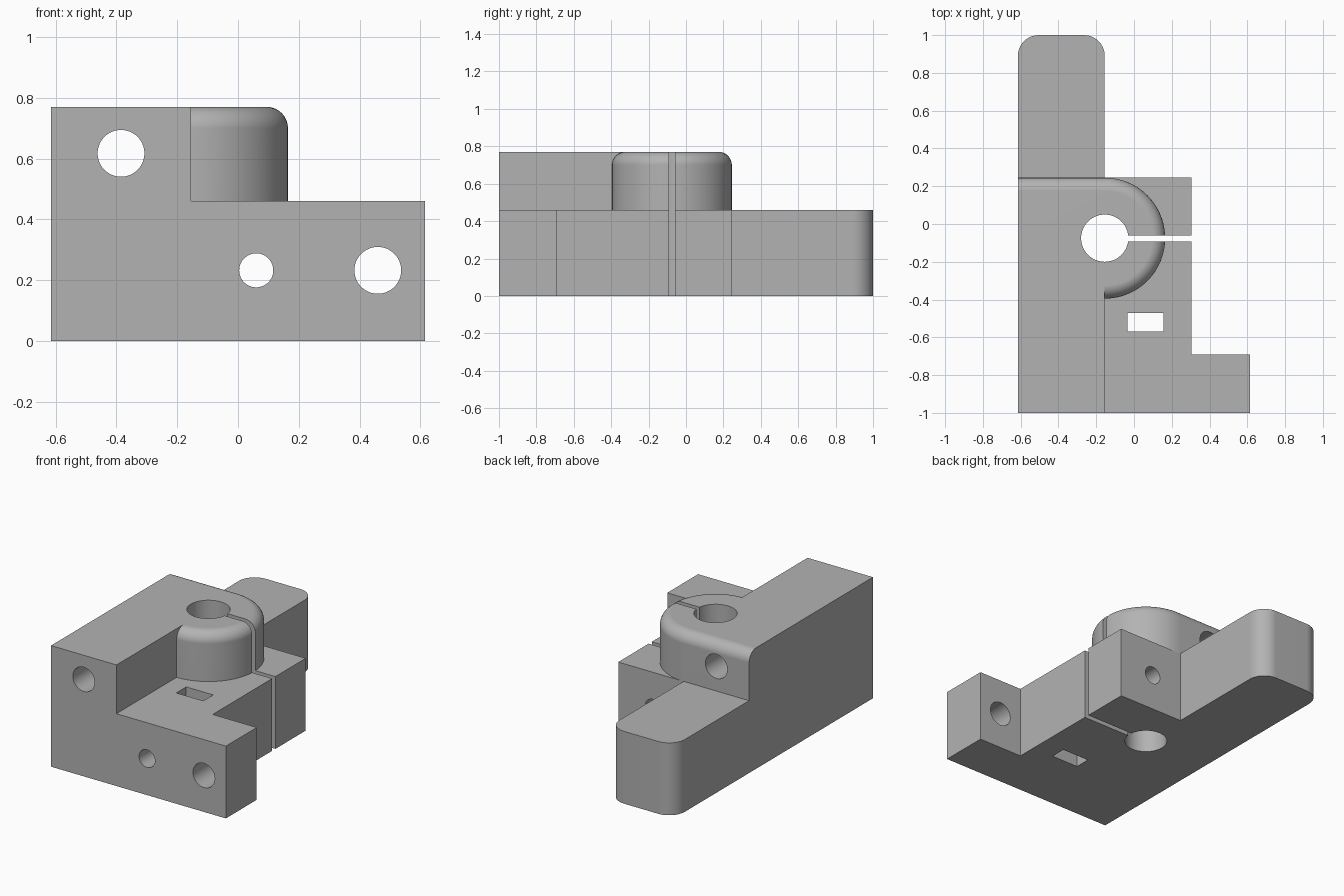
import bpy, bmesh, math
from mathutils import Matrix

if "Cube" in bpy.data.objects:
    bpy.data.objects.remove(bpy.data.objects["Cube"], do_unlink=True)

LEFT, RIGHT, WALL, STEP = -0.615, 0.615, -0.155, 0.305
BACK, BASE_TOP, TOP = 0.245, 0.46, 0.77
BORE_Y, BOSS_R = -0.075, 0.32

steel = bpy.data.materials.new("plain grey")
steel.use_nodes = True
grey = (0.45, 0.45, 0.45, 1)
steel.diffuse_color = grey
steel.node_tree.nodes["Principled BSDF"].inputs["Base Color"].default_value = grey


def arc(cx, cy, r, start, end, steps):
    angles = [math.radians(start + (end - start) * i / steps) for i in range(steps + 1)]
    return [(cx + r * math.cos(a), cy + r * math.sin(a)) for a in angles]


def finish(name, bm):
    bmesh.ops.recalc_face_normals(bm, faces=bm.faces)
    mesh = bpy.data.meshes.new(name)
    bm.to_mesh(mesh)
    bm.free()
    mesh.materials.append(steel)
    obj = bpy.data.objects.new(name, mesh)
    bpy.context.collection.objects.link(obj)
    return obj


def prism(name, outline, z0, z1, round_edge=None, radius=0.0):
    """Extrude an outline upward; optionally round the chosen top edges."""
    bm = bmesh.new()
    face = bm.faces.new([bm.verts.new((x, y, z0)) for x, y in outline])
    top = bmesh.ops.extrude_face_region(bm, geom=[face])["geom"]
    for v in top:
        if isinstance(v, bmesh.types.BMVert):
            v.co.z = z1
    bmesh.ops.recalc_face_normals(bm, faces=bm.faces)
    if round_edge:
        edges = [e for e in bm.edges
                 if all(v.co.z > z1 - 1e-4 for v in e.verts) and round_edge(e)]
        bmesh.ops.bevel(bm, geom=edges, offset=radius, segments=8,
                        profile=0.5, affect='EDGES')
    return finish(name, bm)


def box(name, x0, x1, y0, y1, z0, z1):
    return prism(name, [(x0, y0), (x1, y0), (x1, y1), (x0, y1)], z0, z1)


def hole_along_y(name, x, z, r, y0, y1):
    bm = bmesh.new()
    place = Matrix.Translation((x, (y0 + y1) / 2, z)) @ Matrix.Rotation(math.pi / 2, 4, 'X')
    bmesh.ops.create_cone(bm, cap_ends=True, segments=48, radius1=r, radius2=r,
                          depth=y1 - y0, matrix=place)
    return finish(name, bm)


def combine(target, tool, operation):
    mod = target.modifiers.new(operation.lower(), 'BOOLEAN')
    mod.operation, mod.solver, mod.object = operation, 'EXACT', tool
    tool.hide_render = True
    bpy.context.view_layer.objects.active = target
    bpy.ops.object.modifier_apply(modifier=mod.name)
    bpy.data.objects.remove(tool, do_unlink=True)


# Base plate with a side flange and a round-cornered tail
r = 0.11
outline = [(LEFT, -1), (RIGHT, -1), (RIGHT, -0.69), (STEP, -0.69), (STEP, BACK), (WALL, BACK)]
outline += arc(WALL - r, 1 - r, r, 0, 90, 10) + arc(LEFT + r, 1 - r, r, 90, 180, 10)
bracket = prism("clamp_bracket", outline, 0, BASE_TOP)

# Boss: half-round end, with its top rim rounded
boss_outline = [(LEFT, BORE_Y - BOSS_R)] + arc(WALL, BORE_Y, BOSS_R, -90, 90, 48) + [(LEFT, BACK)]
boss = prism("boss", boss_outline, BASE_TOP, TOP,
             lambda e: any(v.co.x > LEFT + 0.01 for v in e.verts), 0.07)

# Upright wall in front of the boss
wall = box("upright_wall", LEFT, WALL, -1, BORE_Y, BASE_TOP, TOP)
combine(boss, wall, 'UNION')
combine(bracket, boss, 'UNION')

# Bore, clamp slit, rectangular window and cross holes
cutters = [
    prism("bore", arc(WALL, BORE_Y, 0.125, 0, 354, 59), -0.1, 1),
    box("clamp_slit", WALL, 0.5, -0.092, -0.06, -0.1, 1),
    box("rectangular_window", -0.035, 0.155, -0.57, -0.47, -0.1, 1),
    hole_along_y("wall_hole", -0.385, 0.617, 0.077, -1.1, 0.5),
    hole_along_y("clamp_screw_hole", 0.06, 0.232, 0.056, -1.1, 0.5),
    hole_along_y("flange_hole", 0.46, 0.232, 0.077, -1.1, -0.5),
]
for cutter in cutters:
    combine(bracket, cutter, 'DIFFERENCE')

# Smooth curves, crisp edges
bpy.ops.object.select_all(action='DESELECT')
bracket.select_set(True)
bpy.context.view_layer.objects.active = bracket
bpy.ops.object.shade_smooth_by_angle(angle=math.radians(25))
weighted = bracket.modifiers.new("weighted normals", 'WEIGHTED_NORMAL')
weighted.keep_sharp = True
